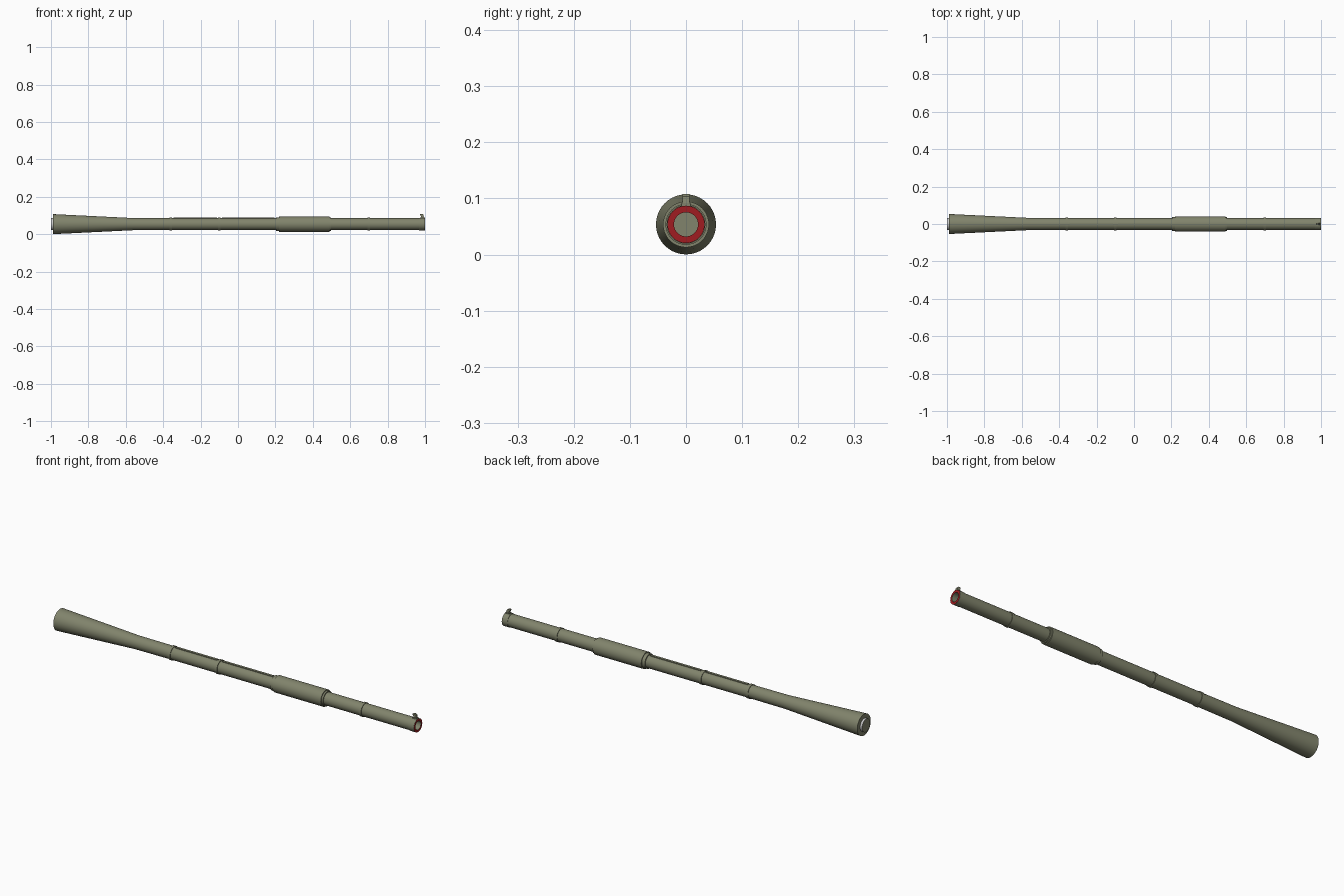
import bpy, bmesh, math

if "Cube" in bpy.data.objects:
    bpy.data.objects.remove(bpy.data.objects["Cube"])

ZC = 0.0538   # height of the barrel axis
SEG = 40


def material(name, rgb):
    m = bpy.data.materials.new(name)
    m.diffuse_color = (*rgb, 1)
    m.use_nodes = True
    m.node_tree.nodes["Principled BSDF"].inputs["Base Color"].default_value = m.diffuse_color
    return m


OLIVE = material("olive_paint", (0.22, 0.23, 0.15))
RED = material("red_primer", (0.35, 0.012, 0.015))
PALE = material("bare_metal", (0.8, 0.8, 0.8))


def finish(bm, name, mats):
    bmesh.ops.recalc_face_normals(bm, faces=bm.faces)
    me = bpy.data.meshes.new(name)
    bm.to_mesh(me)
    bm.free()
    ob = bpy.data.objects.new(name, me)
    bpy.context.collection.objects.link(ob)
    for m in mats:
        me.materials.append(m)
    bpy.ops.object.select_all(action='DESELECT')
    ob.select_set(True)
    bpy.context.view_layer.objects.active = ob
    bpy.ops.object.shade_smooth_by_angle(angle=math.radians(30))
    return ob


def lathe(name, profile, mats=(OLIVE,), bands=None):
    """Revolve (x, radius) points about the barrel axis; bands = {segment: material slot}."""
    bm = bmesh.new()
    rings = []
    for x, r in profile:
        if r == 0:
            rings.append([bm.verts.new((x, 0, ZC))] * SEG)
        else:
            rings.append([bm.verts.new((x, r * math.cos(a), ZC + r * math.sin(a)))
                          for a in (2 * math.pi * i / SEG for i in range(SEG))])
    for k, (p, q) in enumerate(zip(rings, rings[1:])):
        for i in range(SEG):
            j = (i + 1) % SEG
            loop = list(dict.fromkeys((p[i], p[j], q[j], q[i])))
            bm.faces.new(loop).material_index = (bands or {}).get(k, 0)
    return finish(bm, name, mats)


def prism(name, outline, width):
    """Extrude an (x, z) outline sideways, centred on y = 0."""
    bm = bmesh.new()
    f = bm.faces.new([bm.verts.new((x, -width / 2, z)) for x, z in outline])
    ext = bmesh.ops.extrude_face_region(bm, geom=[f])["geom"]
    bmesh.ops.translate(bm, vec=(0, width, 0),
                        verts=[v for v in ext if isinstance(v, bmesh.types.BMVert)])
    return finish(bm, name, [OLIVE])


# Barrel tube: flared rear, long tube, red muzzle face and recessed bore
lathe("barrel_tube", [(-0.988, 0), (-0.988, 0.0535), (-0.56, 0.0325), (-0.36, 0.0315),
                      (1.0, 0.0315), (1.0, 0.0215), (0.9, 0.0215), (0.9, 0)],
      (OLIVE, RED), {4: 1})

# Rear spigot with pale side
lathe("rear_spigot", [(-0.989, 0.0325), (-1.0, 0.0325), (-1.0, 0)], (PALE, OLIVE), {1: 1})

# Fume extractor sleeve with stepped collars
lathe("extractor_sleeve", [(0.203, 0.031), (0.203, 0.0365), (0.22, 0.0365), (0.22, 0.041),
                           (0.488, 0.041), (0.488, 0.0365), (0.497, 0.0365), (0.497, 0.031)])

# Thermal jacket clamp bands
for i, x in enumerate((-0.36, -0.10, 0.70)):
    lathe(f"clamp_band_{i + 1}", [(x - 0.007, 0.031), (x - 0.007, 0.0345),
                                  (x + 0.007, 0.0345), (x + 0.007, 0.031)])

# Muzzle collar with red front edge
lathe("muzzle_collar", [(0.968, 0.031), (0.968, 0.0333), (0.9995, 0.0333), (0.9995, 0.031)],
      (OLIVE, RED), {2: 1})

# Thin strips along the top of the jacket
for i, (a, b) in enumerate(((-0.345, -0.113), (-0.085, 0.195))):
    top = ZC + 0.0343
    prism(f"top_strip_{i + 1}", [(a, ZC + 0.03), (b, ZC + 0.03), (b, top), (a, top)], 0.012)

# Muzzle reference mount and leaning reflector
z0 = ZC + 0.031
prism("reflector_base", [(0.975, z0), (0.996, z0), (0.996, z0 + 0.007), (0.975, z0 + 0.007)], 0.016)
prism("reflector_head", [(0.981, z0 + 0.006), (0.994, z0 + 0.006), (0.991, z0 + 0.019),
                         (0.986, z0 + 0.0235), (0.974, z0 + 0.0235), (0.974, z0 + 0.018)], 0.012)
